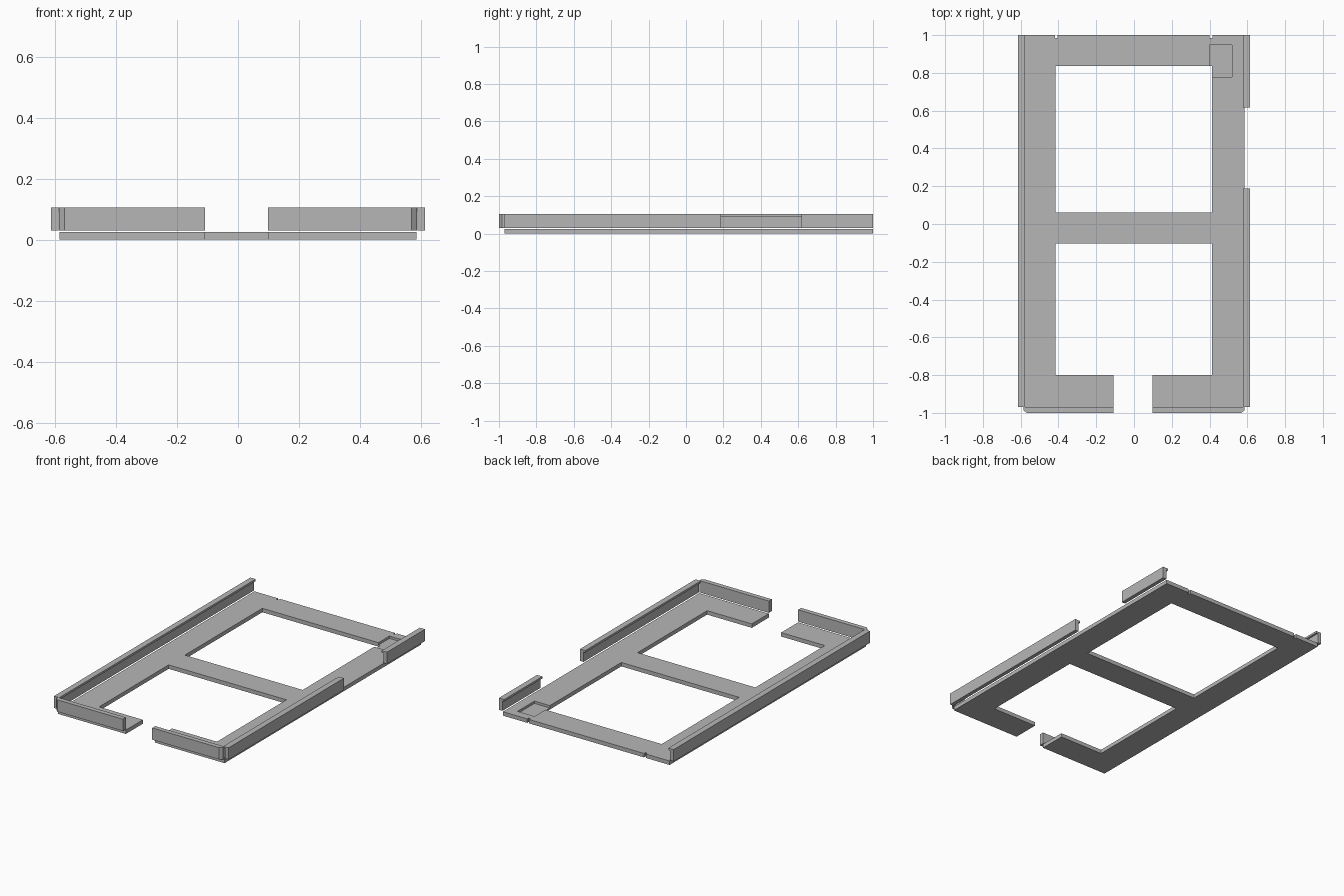
import bpy
import bmesh

cube = bpy.data.objects.get("Cube")
if cube:
    bpy.data.objects.remove(cube, do_unlink=True)

grey = bpy.data.materials.new("plain grey")
grey.use_nodes = True
colour = (0.47, 0.47, 0.47, 1)
grey.diffuse_color = colour
grey.node_tree.nodes["Principled BSDF"].inputs["Base Color"].default_value = colour


def prism(name, outline, height, place):
    """Extrude a flat outline by height; place maps (u, v, w) to (x, y, z)."""
    bm = bmesh.new()
    rings = [[bm.verts.new(place(u, v, w)) for u, v in outline] for w in height]
    bm.faces.new(rings[0])
    bm.faces.new(rings[1])
    count = len(outline)
    for i in range(count):
        j = (i + 1) % count
        bm.faces.new((rings[0][i], rings[0][j], rings[1][j], rings[1][i]))
    bmesh.ops.recalc_face_normals(bm, faces=bm.faces)
    mesh = bpy.data.meshes.new(name)
    bm.to_mesh(mesh)
    bm.free()
    mesh.materials.append(grey)
    obj = bpy.data.objects.new(name, mesh)
    bpy.context.collection.objects.link(obj)
    return obj


def upright(u, v, w):
    return (u, v, w)


def box(name, x, y, z):
    outline = [(x[0], y[0]), (x[1], y[0]), (x[1], y[1]), (x[0], y[1])]
    return prism(name, outline, z, upright)


def cut(target, x, y, z=(-0.1, 0.1)):
    cutter = box("cutter", x, y, z)
    cutter.hide_render = True
    mod = target.modifiers.new("cut", "BOOLEAN")
    mod.operation = "DIFFERENCE"
    mod.solver = "EXACT"
    mod.object = cutter
    bpy.context.view_layer.objects.active = target
    bpy.ops.object.modifier_apply(modifier=mod.name)
    bpy.data.objects.remove(cutter, do_unlink=True)


# Base frame with two windows, an entrance gap, a pocket and two back notches
base = box("base_frame", (-0.585, 0.585), (-0.97, 1.0), (0, 0.025))
cut(base, (-0.415, 0.412), (0.06, 0.837))
cut(base, (-0.415, 0.412), (-0.8, -0.103))
cut(base, (-0.108, 0.098), (-1.1, -0.75))
cut(base, (0.40, 0.52), (0.777, 0.947), (0.01, 0.1))
for x in (-0.412, 0.408):
    cut(base, (x - 0.007, x + 0.007), (0.985, 1.1))

# Side walls: upright with a narrow inward lip along the top
BOTTOM, LIP, TOP = 0.03, 0.092, 0.105
section = [(0.613, BOTTOM), (0.613, TOP), (0.576, TOP),
           (0.576, LIP), (0.588, LIP), (0.588, BOTTOM)]


def side_wall(name, side, y):
    prism(name, section, y, lambda u, v, w: (side * u, w, v))


side_wall("right_wall", -1, (-0.97, 1.0))
side_wall("left_front_wall", 1, (-0.97, 0.187))
side_wall("left_back_wall", 1, (0.618, 1.0))

# Front walls with chamfered outer corners, either side of the gap
for name, side, inner in (("front_right_wall", -1, 0.108), ("front_left_wall", 1, 0.098)):
    outline = [(inner, -1.0), (0.568, -1.0), (0.586, -0.985),
               (0.586, -0.97), (inner, -0.97)]
    prism(name, [(side * x, y) for x, y in outline], (BOTTOM, TOP), upright)
